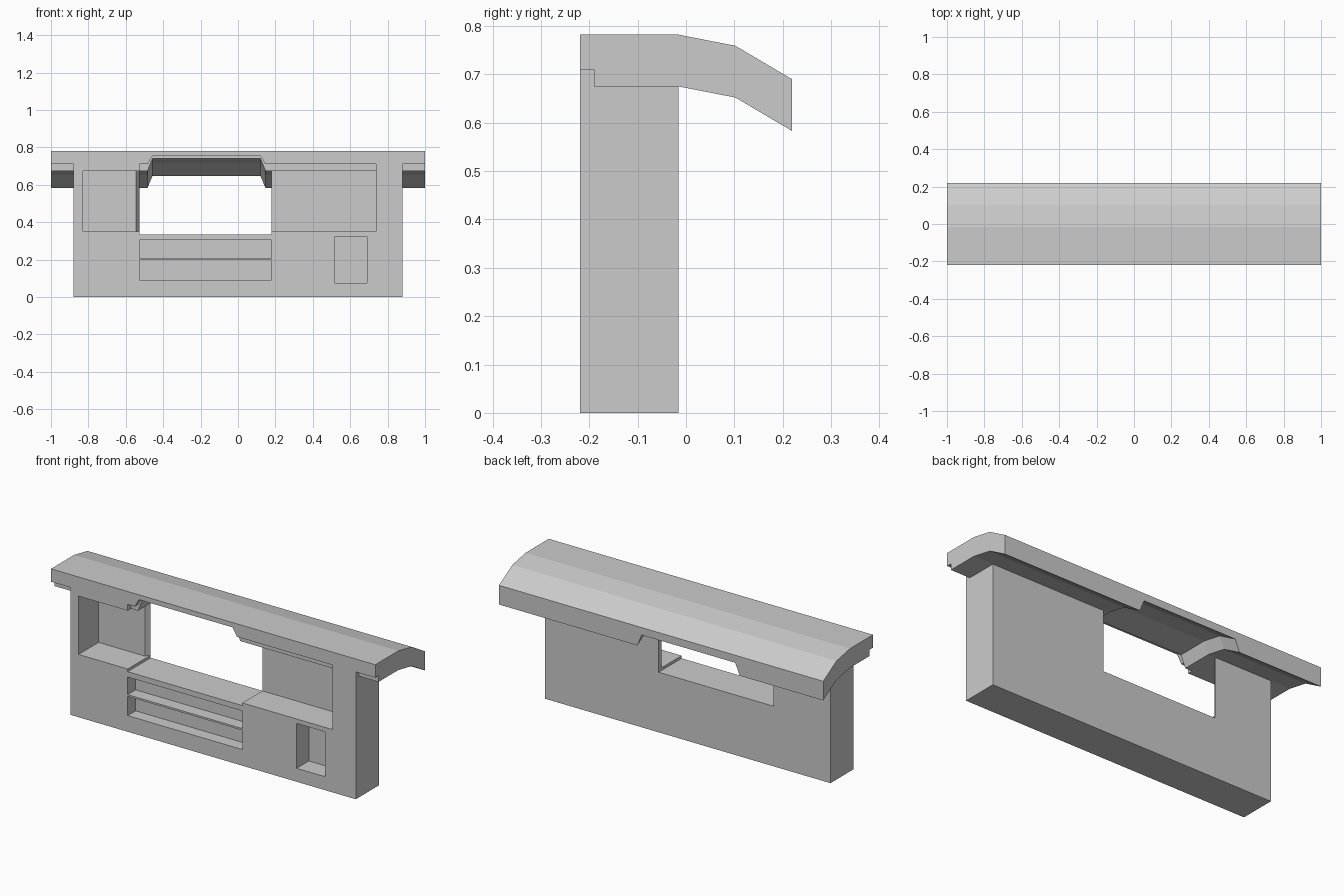
import bpy
import bmesh

if "Cube" in bpy.data.objects:
    bpy.data.objects.remove(bpy.data.objects["Cube"], do_unlink=True)

grey = bpy.data.materials.new("plain grey")
grey.use_nodes = True
grey.diffuse_color = (0.6, 0.6, 0.6, 1)
grey.node_tree.nodes["Principled BSDF"].inputs["Base Color"].default_value = (0.6, 0.6, 0.6, 1)


def loft(name, rings):
    """Closed solid through a list of matching rings of points."""
    bm = bmesh.new()
    loops = [[bm.verts.new(p) for p in ring] for ring in rings]
    n = len(loops[0])
    for a, b in zip(loops, loops[1:]):
        for i in range(n):
            j = (i + 1) % n
            bm.faces.new((a[i], a[j], b[j], b[i]))
    bm.faces.new(loops[0][::-1])
    bm.faces.new(loops[-1])
    bmesh.ops.recalc_face_normals(bm, faces=bm.faces)
    mesh = bpy.data.meshes.new(name)
    bm.to_mesh(mesh)
    bm.free()
    mesh.materials.append(grey)
    obj = bpy.data.objects.new(name, mesh)
    bpy.context.collection.objects.link(obj)
    return obj


def prism(name, plan, z0, z1):
    return loft(name, [[(x, y, z) for x, y in plan] for z in (z0, z1)])


def box(name, x0, x1, y0, y1, z0, z1):
    return prism(name, [(x0, y0), (x1, y0), (x1, y1), (x0, y1)], z0, z1)


FRONT, BACK = -0.219, -0.016     # wall faces
PANEL = -0.043                   # front of the thin panels behind the recesses
SOFFIT = 0.675
OUT = -0.3                       # cutters start in front of the wall
WIN_L, WIN_R = -0.527, 0.18

# Wall, running up into the roof
wall = box("wall", -0.88, 0.88, FRONT, BACK, 0, 0.71)

# Openings and recesses
left_plan = [(-0.83, OUT), (-0.52, OUT), (-0.52, -0.0055), (-0.545, PANEL), (-0.83, PANEL)]
cutters = [
    box("window_cutter", WIN_L, WIN_R, OUT, 0.1, 0.335, 0.9),
    prism("left_recess_cutter", left_plan, 0.35, SOFFIT),
    box("right_recess_cutter", WIN_R - 0.01, 0.737, OUT, PANEL, 0.35, 0.9),
    box("upper_slot_cutter", WIN_L, WIN_R, OUT, FRONT + 0.07, 0.207, 0.305),
    box("lower_slot_cutter", WIN_L, WIN_R, OUT, FRONT + 0.07, 0.09, 0.197),
    box("niche_cutter", 0.515, 0.69, OUT, FRONT + 0.107, 0.075, 0.325),
]
bpy.context.view_layer.objects.active = wall
for cutter in cutters:
    cutter.hide_render = True
    mod = wall.modifiers.new(cutter.name, "BOOLEAN")
    mod.operation = "DIFFERENCE"
    mod.solver = "EXACT"
    mod.object = cutter
    bpy.ops.object.modifier_apply(modifier=mod.name)
    bpy.data.objects.remove(cutter, do_unlink=True)

# Roof: bent profile, thinner above the window, with a rebate along the front
top = [(FRONT, 0.782), (BACK, 0.782), (0.102, 0.759), (0.219, 0.69)]


def roof_ring(x, thick, lip):
    under = [(y, z - thick) for y, z in reversed(top[1:])]
    front = [(-0.19, 0.782 - thick), (-0.19, lip), (FRONT, lip)]
    return [(x, y, z) for y, z in top + under + front]


thick_part, thin_part = (0.107, 0.71), (0.042, 0.755)
stations = [(-1, thick_part), (-0.484, thick_part), (-0.457, thin_part),
            (0.12, thin_part), (0.147, thick_part), (1, thick_part)]
loft("roof", [roof_ring(x, *part) for x, part in stations])
